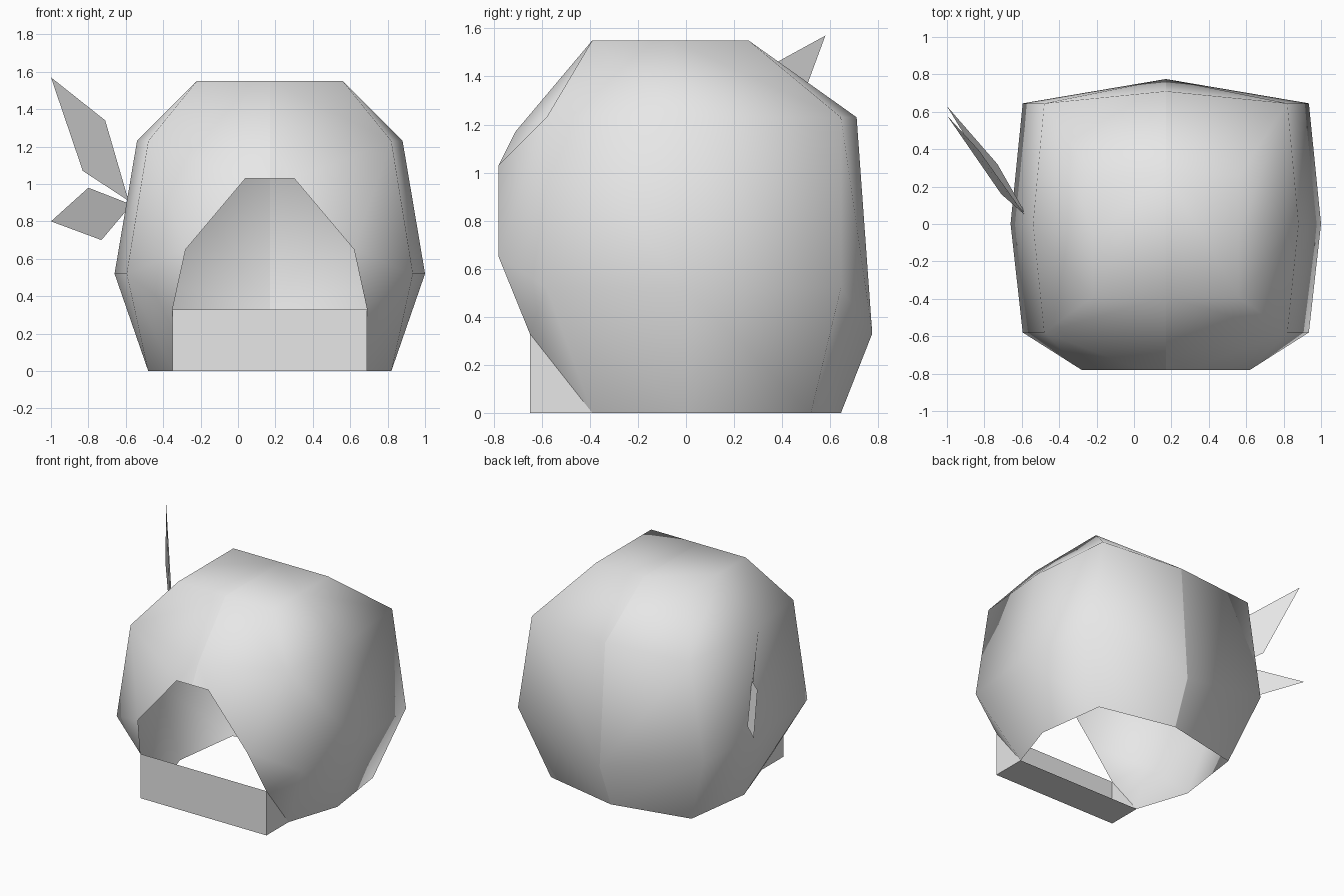
import bpy
import bmesh

cube = bpy.data.objects.get("Cube")
if cube:
    bpy.data.objects.remove(cube, do_unlink=True)

CENTRE_X = 0.17

grey = bpy.data.materials.new("plain_grey")
grey.use_nodes = True
grey.diffuse_color = (0.8, 0.8, 0.8, 1)
grey.node_tree.nodes["Principled BSDF"].inputs["Base Color"].default_value = (0.8, 0.8, 0.8, 1)


def add_object(name, bm, x=0.0, smooth=False):
    mesh = bpy.data.meshes.new(name)
    for face in bm.faces:
        face.smooth = smooth
    bm.to_mesh(mesh)
    bm.free()
    mesh.materials.append(grey)
    obj = bpy.data.objects.new(name, mesh)
    obj.location.x = x
    bpy.context.collection.objects.link(obj)
    return obj


def mirror(obj):
    mod = obj.modifiers.new("Mirror", "MIRROR")
    mod.use_mirror_merge = False


# Helmet shell, one half: rings from crown to rim, each running front to back
bm = bmesh.new()
rings = [
    [(0, -.39, 1.55), (.39, -.39, 1.55), (.39, -.06, 1.55), (.39, .26, 1.55), (0, .26, 1.55)],
    [(0, -.71, 1.17), (.65, -.58, 1.23), (.71, 0, 1.23), (.65, .645, 1.23), (0, .71, 1.23)],
    [(.765, -.58, .52), (.83, 0, .52), (.765, .645, .52), (0, .775, .33)],
    [(.52, -.39, 0), (.65, 0, 0), (.58, .52, 0), (0, .645, 0)],
]
crown, brow, cheek, rim = [[bm.verts.new(p) for p in ring] for ring in rings]
bm.faces.new(crown)
for upper, lower in ((crown, brow), (brow[1:], cheek), (cheek, rim)):
    for i in range(len(lower) - 1):
        bm.faces.new((upper[i], lower[i], lower[i + 1], upper[i + 1]))

# Edge of the face opening, joined to the shell
edge = [bm.verts.new(p) for p in
        ((0, -.78, 1.03), (.13, -.78, 1.03), (.45, -.78, .65), (.52, -.65, .33))]
bm.faces.new((brow[0], edge[0], edge[1], brow[1]))
bm.faces.new((brow[1], edge[1], edge[2]))
bm.faces.new((brow[1], edge[2], cheek[0]))
bm.faces.new((cheek[0], edge[2], edge[3]))
bm.faces.new((cheek[0], edge[3], rim[0]))
bmesh.ops.recalc_face_normals(bm, faces=bm.faces)
bm.faces.ensure_lookup_table()
if bm.faces[0].normal.z < 0:
    bmesh.ops.reverse_faces(bm, faces=bm.faces)
mirror(add_object("helmet_shell", bm, CENTRE_X, smooth=True))

# Chin guard, one half: front plate, floor and side gusset
bm = bmesh.new()
top_mid, top, low_mid, low, back_mid, back = [bm.verts.new(p) for p in (
    (0, -.65, .33), (.52, -.65, .33), (0, -.65, 0),
    (.52, -.65, 0), (0, -.39, 0), (.52, -.39, 0))]
bm.faces.new((top_mid, low_mid, low, top))
bm.faces.new((low_mid, back_mid, back, low))
bm.faces.new((top, low, back))
mirror(add_object("chin_guard", bm, CENTRE_X))

# Two flat feathers fanning out from one side
feathers = {
    "upper_feather": [(-.585, .05, .91), (-.71, .16, 1.34), (-1, .58, 1.57), (-.83, .395, 1.07)],
    "lower_feather": [(-.57, .04, .89), (-.80, .30, .98), (-1, .63, .80), (-.73, .32, .70)],
}
for name, outline in feathers.items():
    bm = bmesh.new()
    bm.faces.new([bm.verts.new(p) for p in outline])
    add_object(name, bm)
